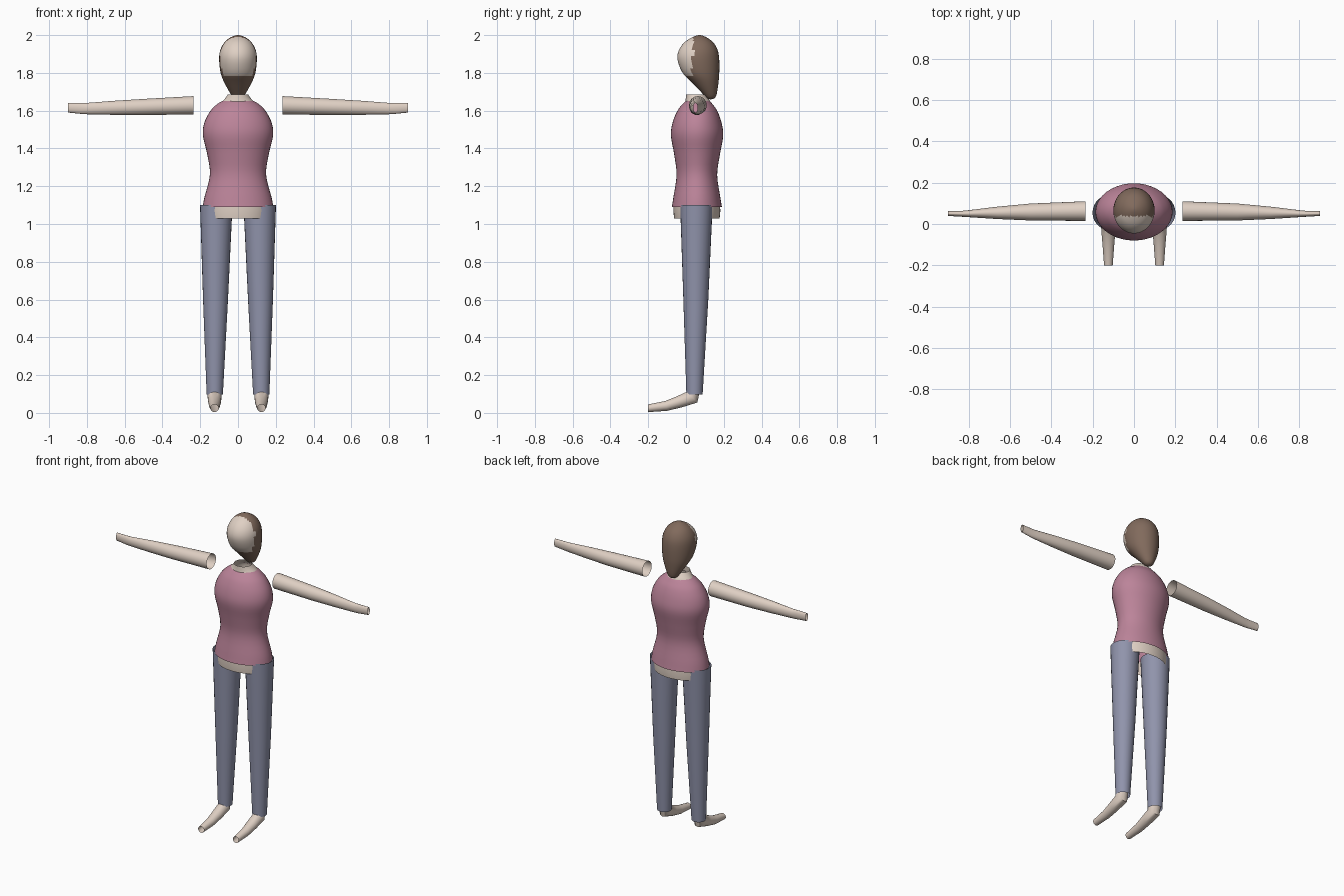
import bpy, bmesh, math
from mathutils import Vector

if "Cube" in bpy.data.objects:
    bpy.data.objects.remove(bpy.data.objects["Cube"])


def material(name, rgb):
    m = bpy.data.materials.new(name)
    m.diffuse_color = (*rgb, 1)
    m.use_nodes = True
    m.node_tree.nodes["Principled BSDF"].inputs["Base Color"].default_value = m.diffuse_color
    return m


SKIN = material("skin", (0.74, 0.63, 0.55))
PINK = material("dusty pink", (0.50, 0.23, 0.32))
DENIM = material("denim blue", (0.28, 0.295, 0.41))
BROWN = material("hair brown", (0.22, 0.145, 0.108))


def smooth_rows(rows, steps):
    """Catmull-Rom interpolation through rows of numbers."""
    out = []
    for i in range(len(rows) - 1):
        a, b = rows[max(i - 1, 0)], rows[i]
        c, d = rows[i + 1], rows[min(i + 2, len(rows) - 1)]
        for s in range(steps):
            t = s / steps
            out.append([q + 0.5 * t * (r - p + t * (2 * p - 5 * q + 4 * r - e
                        + t * (3 * (q - r) + e - p)))
                        for p, q, r, e in zip(a, b, c, d)])
    return out + [rows[-1]]


def loft(name, rings, mats, sides=32, caps=False, rule=None):
    """Skin a tube through rings given as (centre, half axis u, half axis v)."""
    bm = bmesh.new()
    loops = []
    for c, u, v in rings:
        loops.append([bm.verts.new(Vector(c)
                      + Vector(u) * math.cos(2 * math.pi * k / sides)
                      + Vector(v) * math.sin(2 * math.pi * k / sides))
                      for k in range(sides)])
    for a, b in zip(loops, loops[1:]):
        for k in range(sides):
            n = (k + 1) % sides
            bm.faces.new((a[k], a[n], b[n], b[k]))
    if caps:
        bm.faces.new(loops[0][::-1])
        bm.faces.new(loops[-1])
    bmesh.ops.recalc_face_normals(bm, faces=bm.faces[:])
    for f in bm.faces:
        f.material_index = rule(f.calc_center_median()) if rule else 0
    me = bpy.data.meshes.new(name)
    bm.to_mesh(me)
    bm.free()
    for m in mats:
        me.materials.append(m)
    ob = bpy.data.objects.new(name, me)
    bpy.context.collection.objects.link(ob)
    bpy.ops.object.select_all(action='DESELECT')
    ob.select_set(True)
    bpy.context.view_layer.objects.active = ob
    bpy.ops.object.shade_smooth_by_angle(angle=math.radians(50))
    return ob


def upright(rows, steps=1):
    """Rings from rows of (z, half width, front y, back y)."""
    return [((0, (f + b) / 2, z), (w, 0, 0), (0, (b - f) / 2, 0))
            for z, w, f, b in smooth_rows(rows, steps)]


# Shirt, open at the hem and the neck
loft("shirt", upright([
    (1.09, .187, -.075, .19), (1.14, .178, -.067, .182),
    (1.26, .149, -.05, .165), (1.37, .163, -.063, .18),
    (1.47, .186, -.08, .197), (1.54, .177, -.07, .187),
    (1.60, .145, -.045, .165), (1.635, .11, -.018, .14),
    (1.652, .082, 0, .125)], 4), [PINK], 40)

# Skin showing above and below the shirt
loft("neck", upright([(1.62, .11, -.01, .13), (1.65, .082, -.003, .128),
                      (1.67, .064, -.001, .112), (1.685, .054, 0, .10)], 2), [SKIN])
loft("hips", upright([(1.03, .168, -.063, .178), (1.07, .173, -.067, .182),
                      (1.12, .172, -.064, .178)]), [SKIN], 40)

# Head with the hair swept into a tail at the back
loft("head_and_hair", upright([
    (1.66, .004, .125, .133), (1.667, .022, .11, .152), (1.69, .04, .088, .163),
    (1.75, .073, .03, .172), (1.80, .092, -.018, .176), (1.87, .1, -.045, .176),
    (1.92, .094, -.038, .168), (1.96, .073, -.01, .146),
    (1.985, .045, .026, .114), (1.997, .018, .054, .088),
    (2.0, .002, .069, .073)], 3), [BROWN, SKIN], 36, True,
    lambda p: int(p.y < .035 + .006 * math.sin(p.z * 90) and p.z > 1.785))

for side, s in (("left", 1), ("right", -1)):
    # Arm: (x, low z, high z, front y, back y)
    arm = [(.235, 1.58, 1.677, .015, .11), (.50, 1.577, 1.662, .017, .099),
           (.66, 1.578, 1.652, .024, .084), (.80, 1.581, 1.641, .033, .067),
           (.83, 1.583, 1.641, .035, .064), (.90, 1.59, 1.641, .039, .062)]
    loft(side + "_arm", [((s * x, (f + b) / 2, (l + h) / 2), (0, (b - f) / 2, 0),
                          (0, 0, (h - l) / 2)) for x, l, h, f, b in arm], [SKIN], 24)

    # Trouser leg
    loft(side + "_trouser_leg", [
        ((s * .115, .055, 1.10), (.086, 0, 0), (0, .086, 0)),
        ((s * .119, .052, .6), (.066, 0, 0), (0, .066, 0)),
        ((s * .123, .045, .098), (.043, 0, 0), (0, .043, 0))], [DENIM], 28)

    # Foot: (half width, top y, top z, bottom y, bottom z)
    foot = [(.038, .007, .16, .083, .16), (.037, .005, .112, .06, .055),
            (.034, -.05, .087, -.02, .03), (.028, -.11, .063, -.10, .011),
            (.021, -.20, .045, -.20, .004)]
    loft(side + "_foot", [((s * .124, (ty + by) / 2, (tz + bz) / 2), (w, 0, 0),
                           (0, (ty - by) / 2, (tz - bz) / 2))
                          for w, ty, tz, by, bz in foot], [SKIN], 24)
